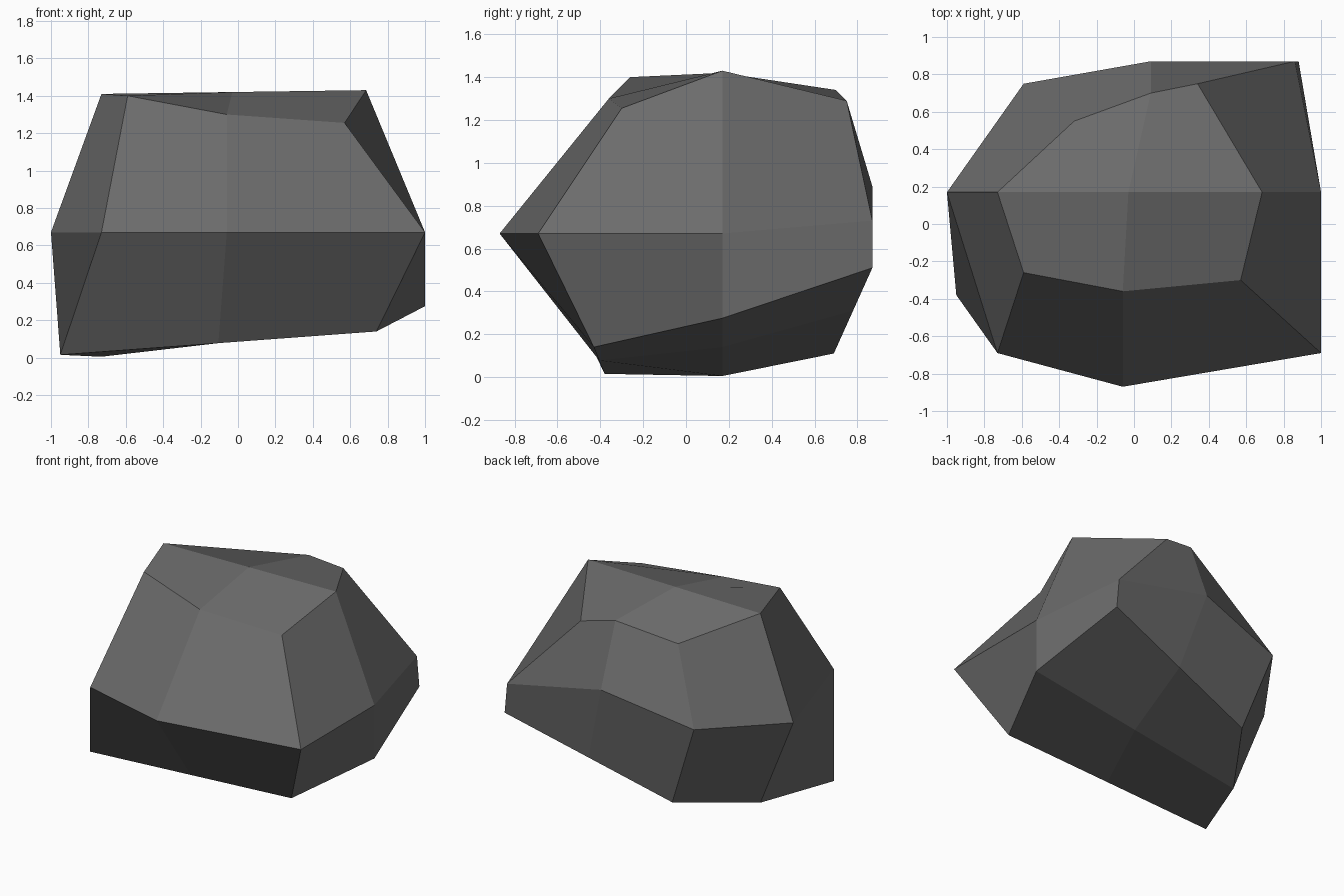
import bpy
import bmesh
from mathutils import Vector

default_cube = bpy.data.objects.get("Cube")
if default_cube:
    bpy.data.objects.remove(default_cube, do_unlink=True)

# Single dark stone colour
stone = bpy.data.materials.new("dark grey stone")
stone.use_nodes = True
stone_colour = (0.147, 0.147, 0.147, 1)
stone.diffuse_color = stone_colour
stone.node_tree.nodes["Principled BSDF"].inputs["Base Color"].default_value = stone_colour

# Each ring runs: front left corner, front, front right corner, right,
# back right corner, back, back left corner, left (as seen from the front)
base_corners = [(-.95, -.38, .015), (.74, -.43, .14), (.88, .87, .51), (-.37, .69, .11)]
base_right, base_left = (1, .17, .275), (-.73, .17, .005)
girdle = [(-.73, -.69, .67), (-.06, -.87, .67), (1, -.69, .67), (1, .17, .67),
          (.86, .87, .73), (.09, .87, .89), (-.59, .75, .73), (-1, .17, .67)]
crown = [(-.59, -.26, 1.4), (-.06, -.36, 1.3), (.57, -.3, 1.255), (.685, .17, 1.43),
         (.34, .75, 1.29), (.09, .7, 1.34), (-.32, .55, 1.22), (-.73, .17, 1.41)]
crown_centre = (-.03, .17, 1.42)


def midpoint(a, b):
    return (Vector(a) + Vector(b)) / 2


# The underside is cut straight between its corners
front_left, front_right, back_right, back_left = base_corners
base = [front_left, midpoint(front_left, front_right), front_right, base_right,
        back_right, midpoint(back_right, back_left), back_left, base_left]
base_centre = midpoint(base_left, base_right)

bm = bmesh.new()


def add_ring(points):
    return [bm.verts.new(point) for point in points]


def add_band(lower, upper):
    # Facets fold from their upper left to their lower right
    count = len(lower)
    for i in range(count):
        j = (i + 1) % count
        bm.faces.new((lower[j], upper[j], upper[i], lower[i]))


def add_cap(ring, centre_point):
    # One facet per corner; the folds alternate so that they run parallel
    centre = bm.verts.new(centre_point)
    for i in range(0, len(ring), 2):
        before, corner, after = ring[i - 1], ring[i], ring[i + 1]
        if i % 4 == 0:
            bm.faces.new((centre, before, corner, after))
        else:
            bm.faces.new((before, corner, after, centre))


# Boulder: two bands of facets closed by a top and an underside
base_ring, girdle_ring, crown_ring = map(add_ring, (base, girdle, crown))
add_band(base_ring, girdle_ring)
add_band(girdle_ring, crown_ring)
add_cap(crown_ring, crown_centre)
# The underside ring is reversed, starting at the front right corner
add_cap(base_ring[2::-1] + base_ring[:2:-1], base_centre)

mesh = bpy.data.meshes.new("boulder")
bm.to_mesh(mesh)
bm.free()
mesh.materials.append(stone)
boulder = bpy.data.objects.new("boulder", mesh)
bpy.context.collection.objects.link(boulder)
